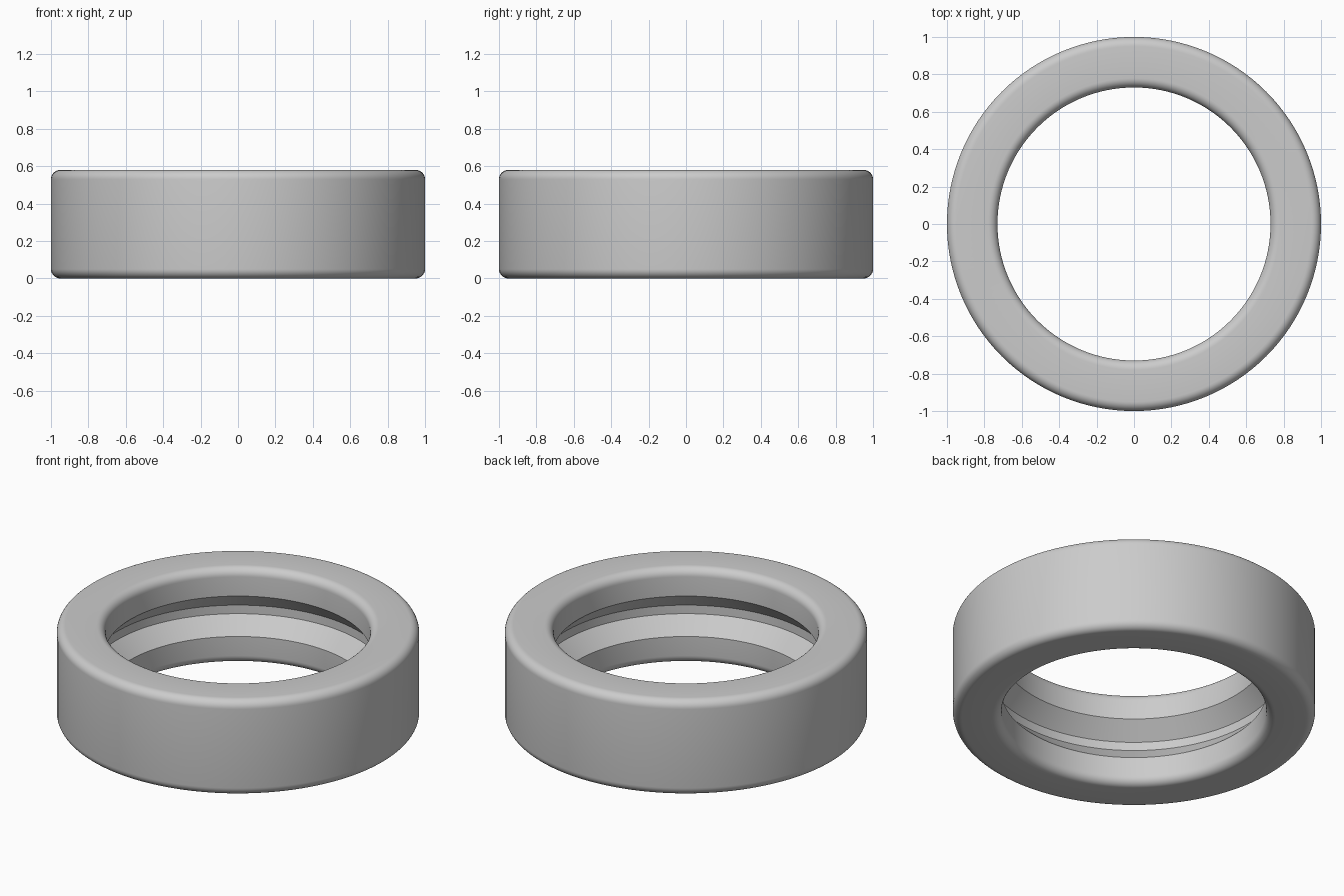
import bpy, bmesh, math

if "Cube" in bpy.data.objects:
    bpy.data.objects.remove(bpy.data.objects["Cube"])

SEGMENTS = 128
HEIGHT, R_OUT, R_IN = 0.58, 1.0, 0.73
FILLET = 0.05
MID = HEIGHT / 2


def corner(r, z, start, steps=8):
    """Quarter-circle fillet around (r, z), running counter-clockwise."""
    return [(r + FILLET * math.cos(start + i * math.pi / 2 / steps),
             z + FILLET * math.sin(start + i * math.pi / 2 / steps))
            for i in range(steps + 1)]


# Ring cross-section: four rounded corners and a tapered groove in the bore
profile = (
    corner(R_OUT - FILLET, FILLET, -math.pi / 2)
    + corner(R_OUT - FILLET, HEIGHT - FILLET, 0)
    + corner(R_IN + FILLET, HEIGHT - FILLET, math.pi / 2)
    + [(R_IN, MID + 0.123), (0.82, MID + 0.026),
       (0.82, MID - 0.026), (R_IN, MID - 0.123)]
    + corner(R_IN + FILLET, FILLET, math.pi)
)

# Revolve the cross-section around z
bm = bmesh.new()
rings = []
for s in range(SEGMENTS):
    a = 2 * math.pi * s / SEGMENTS
    rings.append([bm.verts.new((r * math.cos(a), r * math.sin(a), z))
                  for r, z in profile])
n = len(profile)
for s in range(SEGMENTS):
    here, there = rings[s], rings[(s + 1) % SEGMENTS]
    for i in range(n):
        j = (i + 1) % n
        bm.faces.new((here[i], there[i], there[j], here[j]))
bmesh.ops.recalc_face_normals(bm, faces=bm.faces)

mesh = bpy.data.meshes.new("grooved_ring")
bm.to_mesh(mesh)
bm.free()
ring = bpy.data.objects.new("grooved_ring", mesh)
bpy.context.collection.objects.link(ring)

# Plain grey finish
grey = bpy.data.materials.new("light grey")
grey.diffuse_color = (0.6, 0.6, 0.6, 1)
grey.use_nodes = True
grey.node_tree.nodes["Principled BSDF"].inputs["Base Color"].default_value = grey.diffuse_color
mesh.materials.append(grey)

# Smooth surfaces with crisp groove edges
bpy.context.view_layer.objects.active = ring
ring.select_set(True)
bpy.ops.object.shade_smooth_by_angle(angle=math.radians(30))
